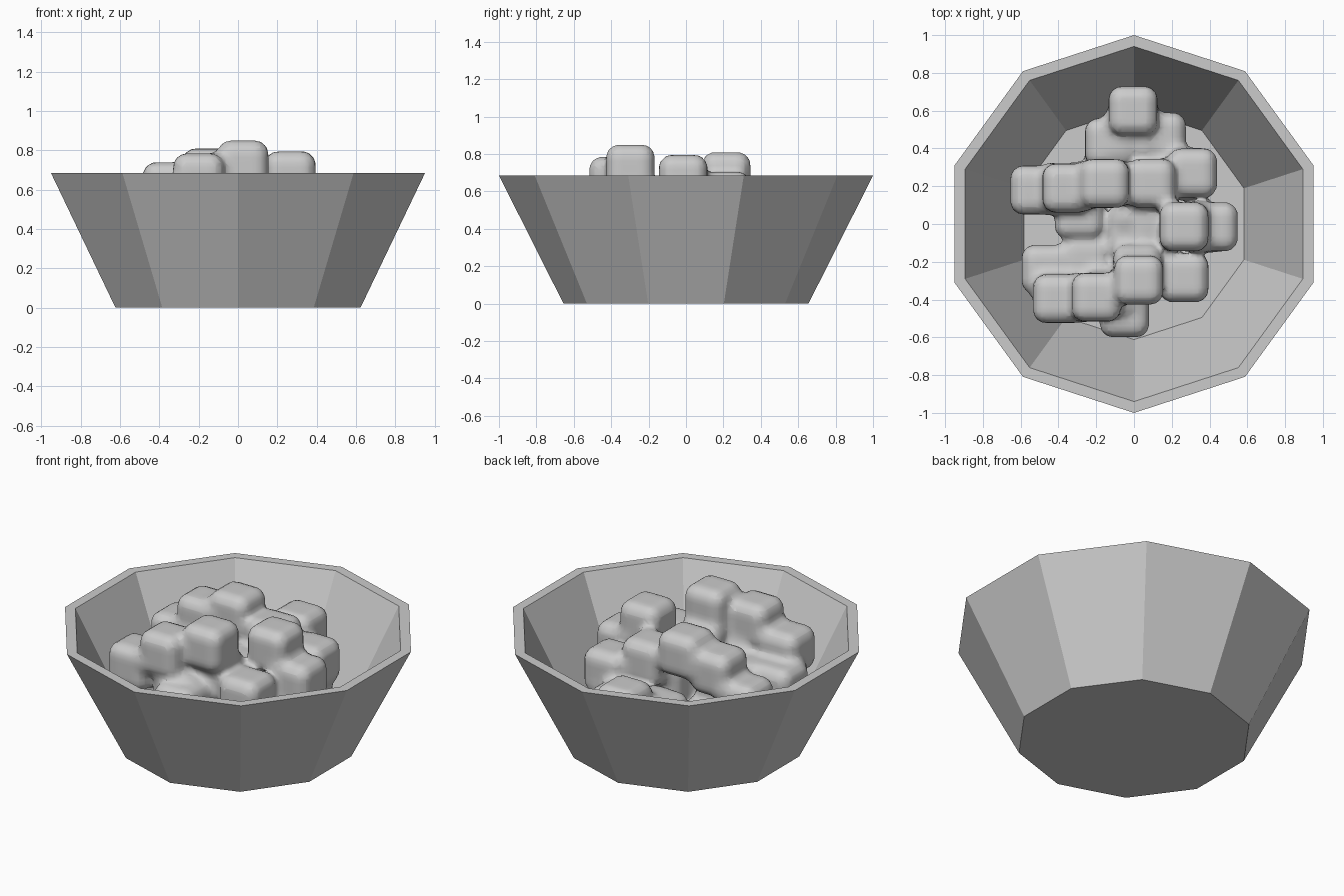
import bpy, bmesh
from math import sin, cos, pi

if "Cube" in bpy.data.objects:
    bpy.data.objects.remove(bpy.data.objects["Cube"])

# Ten-sided open bowl: outer base, outer rim, inner rim, inner floor
def make_bowl():
    profile = [(0.655, 0.0), (1.0, 0.685), (0.94, 0.685), (0.612, 0.04)]
    bm = bmesh.new()
    rings = [[bm.verts.new((r * sin(k * pi / 5), r * cos(k * pi / 5), z))
              for k in range(10)] for r, z in profile]
    for low, high in zip(rings, rings[1:]):
        for k in range(10):
            n = (k + 1) % 10
            bm.faces.new((low[k], low[n], high[n], high[k]))
    bm.faces.new(rings[0])
    bm.faces.new(rings[-1])
    bmesh.ops.recalc_face_normals(bm, faces=bm.faces)
    mesh = bpy.data.meshes.new("bowl")
    bm.to_mesh(mesh)
    bm.free()
    bpy.context.collection.objects.link(bpy.data.objects.new("bowl", mesh))

make_bowl()

# Centres of the soft cubes heaped in the bowl
top_layer = [(0.025, -0.297, 0.72), (0.265, -0.015, 0.665), (-0.2, -0.388, 0.655),
             (-0.155, 0.215, 0.68), (-0.355, 0.19, 0.61), (0.09, 0.215, 0.575)]
middle_layer = [(-0.525, 0.18, 0.465), (0.42, -0.015, 0.5), (0.31, 0.27, 0.475),
                (0.265, -0.285, 0.465), (-0.405, -0.395, 0.53), (-0.005, 0.6, 0.46),
                (-0.05, -0.47, 0.40), (-0.465, -0.24, 0.39), (-0.25, -0.2, 0.39),
                (-0.29, 0.05, 0.42), (0.145, 0.46, 0.35), (-0.13, 0.43, 0.36),
                (-0.02, -0.04, 0.41), (0.1, -0.1, 0.43), (0.03, 0.1, 0.43),
                (0.02, -0.24, 0.52), (-0.03, 0.47, 0.36), (-0.13, -0.36, 0.44)]
bottom_layer = [(-0.25, 0.2, 0.25), (0.27, 0.26, 0.3), (0.22, -0.2, 0.25),
                (-0.22, -0.25, 0.22), (0.0, 0.02, 0.2), (0.05, 0.3, 0.22),
                (0.36, -0.02, 0.3)]

# Heap: metaball cubes that melt together, turned into a mesh
meta = bpy.data.metaballs.new("cube_heap")
meta.resolution = meta.render_resolution = 0.025
for centre in top_layer + middle_layer + bottom_layer:
    cube = meta.elements.new(type='CUBE')
    cube.co = centre
    cube.radius = 0.12
    cube.size_x = cube.size_y = cube.size_z = 0.06
heap = bpy.data.objects.new("cube_heap", meta)
bpy.context.collection.objects.link(heap)
bpy.ops.object.select_all(action='DESELECT')
heap.select_set(True)
bpy.context.view_layer.objects.active = heap
bpy.context.view_layer.update()
bpy.ops.object.convert(target='MESH')
heap = bpy.context.view_layer.objects.active
heap.name = "cube_heap"
bpy.ops.object.shade_smooth()
